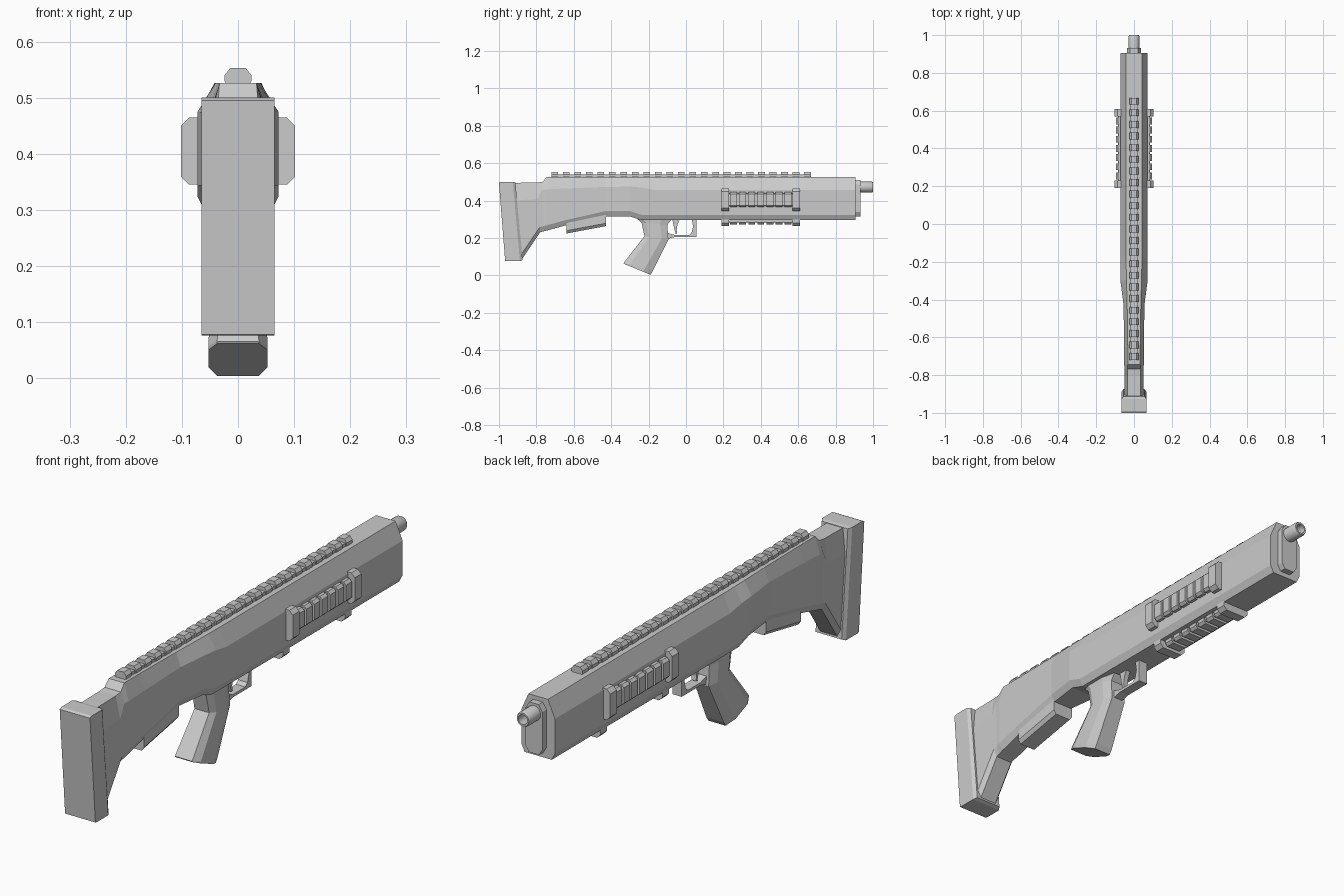
import bpy, bmesh, math

if "Cube" in bpy.data.objects:
    bpy.data.objects.remove(bpy.data.objects["Cube"], do_unlink=True)

GREY = (0.6, 0.6, 0.6, 1)
mat = bpy.data.materials.new("light_grey")
mat.use_nodes = True
mat.diffuse_color = GREY
mat.node_tree.nodes["Principled BSDF"].inputs["Base Color"].default_value = GREY


def loft(name, groups, smooth=False):
    """One object from groups of rings; each group is skinned and capped."""
    bm = bmesh.new()
    for rings in groups:
        loops = [[bm.verts.new(p) for p in ring] for ring in rings]
        for a, b in zip(loops, loops[1:]):
            n = len(a)
            for i in range(n):
                j = (i + 1) % n
                bm.faces.new((a[i], a[j], b[j], b[i]))
        bm.faces.new(loops[0][::-1])
        bm.faces.new(loops[-1])
    bmesh.ops.recalc_face_normals(bm, faces=bm.faces)
    mesh = bpy.data.meshes.new(name)
    bm.to_mesh(mesh)
    bm.free()
    mesh.materials.append(mat)
    ob = bpy.data.objects.new(name, mesh)
    bpy.context.collection.objects.link(ob)
    if smooth:
        bpy.ops.object.select_all(action='DESELECT')
        ob.select_set(True)
        bpy.context.view_layer.objects.active = ob
        bpy.ops.object.shade_smooth_by_angle(angle=math.radians(40))
    return ob


def mirrored(half):
    """Close a half outline of (x, z), listed top to bottom."""
    return half + [(-x, z) for x, z in reversed(half)]


def along_y(outline, y0, y1):
    return [[(x, y, z) for x, z in outline] for y in (y0, y1)]


def side_slab(pts, hw, cut=0.0):
    """Extrude a (y, z) outline across x."""
    return [[(x, y, z) for y, z in pts] for x in (-hw, hw)]


# Main body and stock: y at top, y at bottom, top z, top half width,
# shoulder z, side half width, bottom z
stations = [
    (-.918, -.880, .495, .035, .40, .050, .082),
    (-.800, -.780, .497, .035, .41, .050, .230),
    (-.768, -.765, .500, .035, .46, .050, .235),
    (-.745, -.745, .526, .033, .46, .052, .240),
    (-.645, -.645, .526, .033, .465, .053, .267),
    (-.430, -.430, .526, .036, .473, .055, .316),
    (-.300, -.300, .526, .040, .475, .072, .316),
    (-.240, -.240, .526, .041, .470, .072, .296),
    (-.170, -.170, .526, .042, .458, .072, .296),
    (.906, .906, .526, .042, .458, .072, .296),
]
rings = []
for yt, yb, zt, tw, zs, hw, zb in stations:
    half = [(tw, zt), (hw, zs), (hw, zb + .028), (hw - .014, zb)]
    rings.append([(x, yt + (yb - yt) * (zt - z) / (zt - zb), z) for x, z in mirrored(half)])
loft("body_and_stock", [rings])

# Butt pad with a bevelled front lip
def pad_ring(yt, yb, hw, zt, zb):
    return [(-hw, yt, zt), (hw, yt, zt), (hw, yb, zb), (-hw, yb, zb)]

loft("butt_pad", [[pad_ring(-1, -.967, .065, .495, .078),
                   pad_ring(-.99, -.96, .065, .5, .076),
                   pad_ring(-.926, -.888, .065, .5, .076),
                   pad_ring(-.912, -.874, .056, .497, .082)]])

# Box under the stock
def box_ring(y, zt, zb):
    return [(x, y, z) for x, z in mirrored([(.045, zt), (.045, zb + .015), (.034, zb)])]

loft("stock_lower_box", [[box_ring(-.64, .30, .224), box_ring(-.427, .34, .264)]])

# Pistol grip: octagonal sections from back point to front point
grip = []
for (yb, zb), (yf, zf), hw in [
    ((-.300, .335), (-.070, .310), .045),
    ((-.238, .283), (-.100, .270), .043),
    ((-.222, .210), (-.094, .192), .045),
    ((-.334, .066), (-.178, .022), .053),
    ((-.332, .062), (-.190, .004), .053),
]:
    outline = [(.7 * hw, 0), (hw, .2), (hw, .72), (.7 * hw, 1)]
    grip.append([(x, yb + (yf - yb) * t, zb + (zf - zb) * t) for x, t in mirrored(outline)])
loft("pistol_grip", [grip])

# Trigger guard: outer and inner edge points of a rounded hoop
hoop = [((.055, .31), (.030, .31)), ((.055, .26), (.038, .26)),
        ((.055, .205), (.030, .228)), ((.020, .205), (.016, .216)),
        ((-.060, .205), (-.060, .216)), ((-.120, .19), (-.120, .235))]
loft("trigger_guard", [[[(-.02, *o), (.02, *o), (.02, *i), (-.02, *i)] for o, i in hoop]])

# Curved trigger
blade = [((-.075, .31), (-.030, .31)), ((-.068, .275), (-.046, .270)),
         ((-.062, .245), (-.050, .243)), ((-.055, .222), (-.047, .224))]
loft("trigger", [[[(-.01, *o), (.01, *o), (.01, *i), (-.01, *i)] for o, i in blade]])

# Long top rail with evenly spaced teeth
COUNT = 23
START, END, TOOTH = -.72, .668, .036
pitch = (END - START - TOOTH) / (COUNT - 1)
tooth = mirrored([(.014, .553), (.024, .540), (.024, .530), (.018, .520)])
parts = [along_y(mirrored([(.019, .539), (.019, .52)]), START, END)]
for i in range(COUNT):
    y = START + i * pitch
    parts.append(along_y(tooth, y, y + TOOTH))
loft("top_rail", parts)


# Short accessory rails: a base bar, ribs and two taller end blocks
def accessory_rail(name, place):
    def bar(half, low, high, chamfer, y0, y1):
        outline = mirrored([(half, low), (half, high - chamfer), (half - chamfer, high)])
        return [[place(a, o, y) for a, o in outline] for y in (y0, y1)]

    groups = [bar(.034, -.012, .014, .004, .20, .60),
              bar(.060, -.030, .031, .015, .19, .230),
              bar(.060, -.030, .031, .015, .57, .610)]
    ribs = 7
    step = .34 / ribs
    for k in range(ribs):
        y = .23 + k * step
        groups.append(bar(.040, -.012, .023, .010, y + .006, y + step - .006))
    loft(name, groups)


accessory_rail("left_rail", lambda a, o, y: (.071 + o, y, .405 + a))
accessory_rail("right_rail", lambda a, o, y: (-.071 - o, y, .405 + a))
accessory_rail("lower_rail", lambda a, o, y: (a, y, .296 - o))

# Muzzle plate
loft("muzzle_plate", [along_y(mirrored([(.020, .510), (.036, .485), (.036, .338), (.022, .315)]),
                              .90, .932)])

# Hollow barrel end
def circle(r, y, n=16):
    return [(r * math.cos(t), y, .472 + r * math.sin(t))
            for t in (math.tau * k / n for k in range(n))]

loft("barrel", [[circle(.029, .92), circle(.029, .994), circle(.026, 1.0),
                 circle(.019, 1.0), circle(.019, .935)]], smooth=True)
